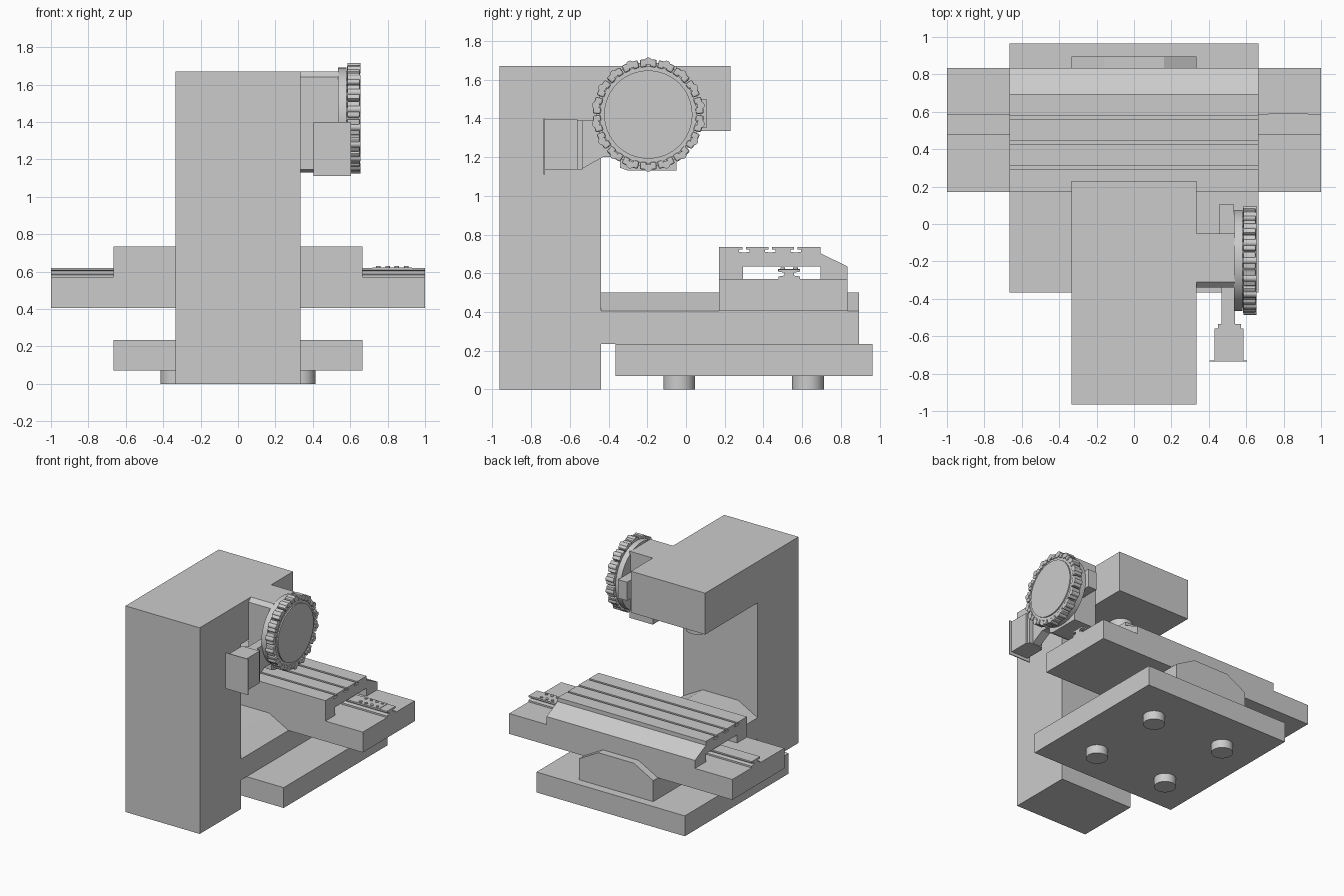
import bpy, bmesh, math
from mathutils import Matrix, Vector

if "Cube" in bpy.data.objects:
    bpy.data.objects.remove(bpy.data.objects["Cube"])


def make(name, bm):
    bmesh.ops.recalc_face_normals(bm, faces=bm.faces)
    me = bpy.data.meshes.new(name)
    bm.to_mesh(me)
    bm.free()
    ob = bpy.data.objects.new(name, me)
    bpy.context.collection.objects.link(ob)
    return ob


def extrude(name, profile, axis, a, b):
    """Extrude a (y,z) profile along x, or an (x,z) profile along y."""
    bm = bmesh.new()
    pt = (lambda p: (a, *p)) if axis == 'x' else (lambda p: (p[0], a, p[1]))
    face = bm.faces.new([bm.verts.new(pt(p)) for p in profile])
    out = bmesh.ops.extrude_face_region(bm, geom=[face])
    move = Vector((b - a, 0, 0) if axis == 'x' else (0, b - a, 0))
    bmesh.ops.translate(bm, vec=move,
                        verts=[v for v in out['geom'] if isinstance(v, bmesh.types.BMVert)])
    return make(name, bm)


def box(name, x0, x1, y0, y1, z0, z1):
    return extrude(name, [(y0, z0), (y1, z0), (y1, z1), (y0, z1)], 'x', x0, x1)


def smooth(ob):
    bpy.ops.object.select_all(action='DESELECT')
    ob.select_set(True)
    bpy.context.view_layer.objects.active = ob
    bpy.ops.object.shade_smooth_by_angle()


def add_cyl(bm, c, r, depth, axis='z', seg=32):
    rot = Matrix.Rotation(math.pi / 2, 4, 'Y') if axis == 'x' else Matrix()
    bmesh.ops.create_cone(bm, cap_ends=True, segments=seg, radius1=r, radius2=r,
                          depth=depth, matrix=Matrix.Translation(c) @ rot)


def cyl(name, c, r, depth, axis='z', seg=48):
    bm = bmesh.new()
    add_cyl(bm, c, r, depth, axis, seg)
    ob = make(name, bm)
    smooth(ob)
    return ob


# Base plate and feet
box("base_plate", -.665, .665, -.365, .965, .07, .235)
for x in (-.333, .333):
    for y in (-.035, .63):
        cyl("foot", (x, y, .035), .082, .07)

# Column with overhanging head, and spindle
extrude("column_and_head", [(-.965, 0), (-.44, 0), (-.44, 1.335), (.23, 1.335),
                            (.23, 1.67), (-.965, 1.67)], 'x', -.333, .333)
cyl("spindle", (0, -.155, 1.24), .09, .2)

# Cross slide with sloped shoulders
extrude("cross_slide", [(-.333, .235), (.333, .235), (.333, .405), (.16, .5),
                        (-.16, .5), (-.333, .405)], 'y', -.44, .895)

# Long table bed
box("table_bed", -1, 1, .17, .835, .405, .57)

# Worktable: bridge profile with T-slots
top = [(.17, .57), (.17, .735)]
for y in (.3, .435, .568):
    half = [(-.009, .735), (-.009, .722), (-.027, .722), (-.027, .711),
            (-.012, .711), (-.012, .706)]
    top += [(y + a, z) for a, z in half] + [(y - a, z) for a, z in reversed(half)]
top += [(.695, .735), (.695, .703), (.835, .635), (.835, .57),
        (.695, .57), (.695, .635), (.295, .635), (.295, .57)]
extrude("worktable", top, 'x', -.665, .665)

# Guide rail through the bridge, with its bolted carriage end
rail = [(.055, .57), (.055, .583), (.025, .588), (.025, .603), (.055, .608), (.055, .62)]
rail = [(.533 + a, z) for a, z in rail] + [(.533 - a, z) for a, z in reversed(rail)]
extrude("guide_rail", rail, 'x', -1, 1)
box("rail_carriage", .72, .93, .476, .59, .61, .623)
bm = bmesh.new()
for i in range(4):
    for y in (.5, .566):
        add_cyl(bm, (.75 + i * .05, y, .624), .012, .012, seg=16)
make("carriage_bolts", bm)

# Tool changer mounting bracket and motor
extrude("changer_bracket", [(-.34, 1.145), (-.3, 1.13), (-.05, 1.13), (-.05, 1.67),
                            (-.31, 1.67), (-.34, 1.64)], 'x', .333, .54)
box("changer_motor", .455, .535, -.05, .105, 1.35, 1.5)

# Tool magazine disc
CY, CZ = -.195, 1.42
cyl("magazine_backplate", (.557, CY, CZ), .27, .045, 'x', 64)
cyl("magazine_drum", (.61, CY, CZ), .252, .07, 'x', 64)
cyl("magazine_cap", (.62, CY, CZ), .228, .07, 'x', 64)

# Gripper pads and tool holders around the disc
pads, pins = bmesh.new(), bmesh.new()
N = 18
for i in range(N):
    a = 2 * math.pi * i / N
    spin = Matrix.Translation((0, CY, CZ)) @ Matrix.Rotation(a, 4, 'X')
    for s in (-1, 1):
        m = (spin @ Matrix.Rotation(s * math.radians(5.6), 4, 'X')
             @ Matrix.Translation((.618, 0, .266)) @ Matrix.Diagonal((.07, .033, .04, 1)))
        bmesh.ops.create_cube(pads, size=1, matrix=m)
    add_cyl(pins, spin @ Vector((.62, 0, .275)), .02, .07, 'x', 16)
grips = make("gripper_pads", pads)
bev = grips.modifiers.new("round", 'BEVEL')
bev.width, bev.segments = .008, 2
smooth(make("tool_holders", pins))

# Exchange arm and gripper housing behind the disc
extrude("exchange_arm", [(-.56, 1.135), (-.545, 1.135), (-.43, 1.2), (-.3, 1.2),
                         (-.3, 1.39), (-.56, 1.39)], 'x', .468, .54)
box("housing_neck", .45, .572, -.56, -.535, 1.135, 1.39)
box("changer_housing", .43, .585, -.73, -.56, 1.135, 1.395)
box("housing_plate", .405, .605, -.736, -.729, 1.11, 1.4)
